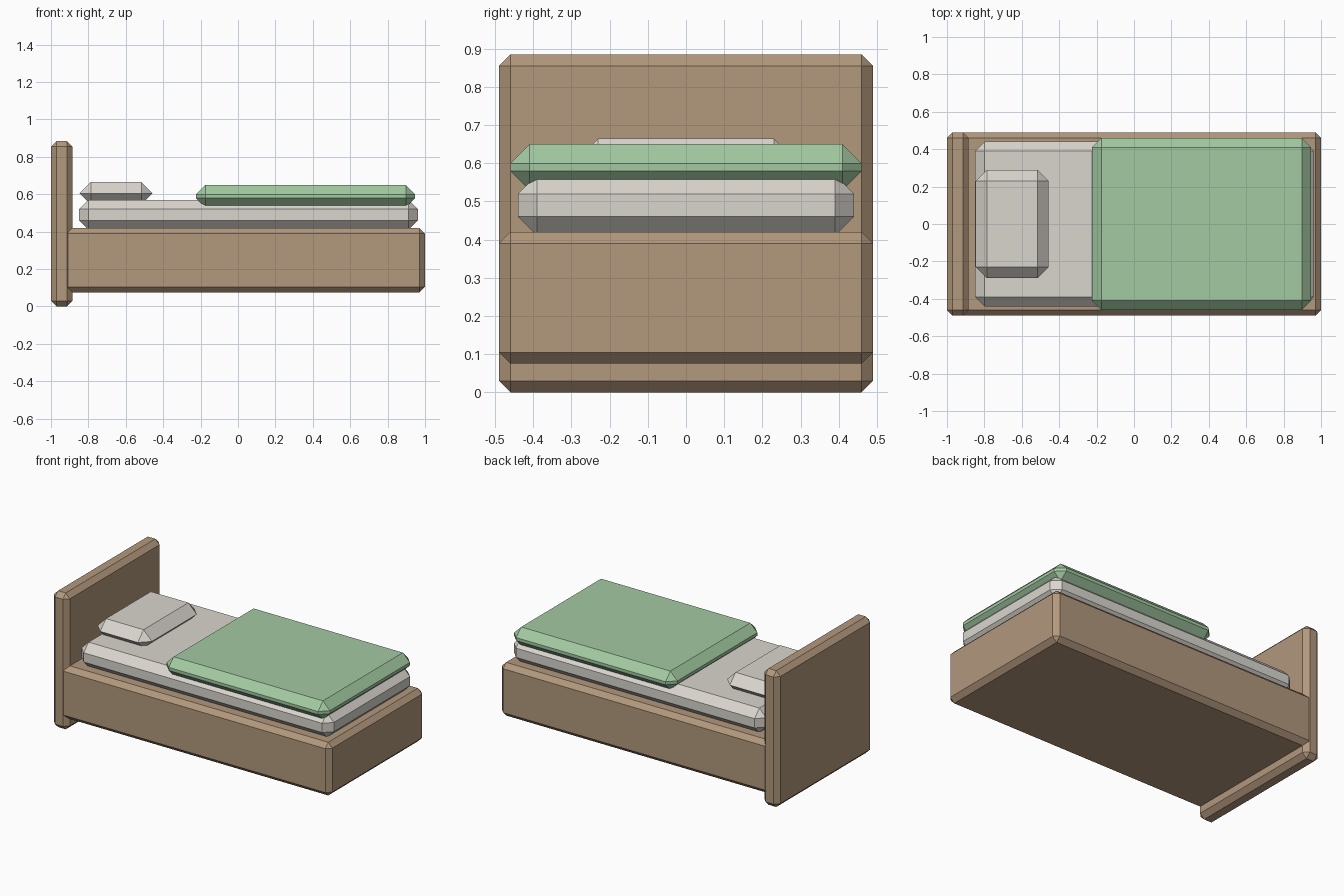
import bpy, bmesh
from mathutils import Vector

if "Cube" in bpy.data.objects:
    bpy.data.objects.remove(bpy.data.objects["Cube"])


def material(name, rgb):
    lin = [((c / 255 + 0.055) / 1.055) ** 2.4 for c in rgb]
    m = bpy.data.materials.new(name)
    m.diffuse_color = (*lin, 1.0)
    m.use_nodes = True
    m.node_tree.nodes["Principled BSDF"].inputs["Base Color"].default_value = m.diffuse_color
    return m


wood = material("warm_wood", (178, 152, 125))
linen = material("off_white_linen", (218, 214, 206))
green = material("soft_green", (163, 202, 162))


def chamfer_box(name, lo, hi, bevel, mat):
    """Box between two corners with flat chamfered edges."""
    lo, hi = Vector(lo), Vector(hi)
    bm = bmesh.new()
    bmesh.ops.create_cube(bm, size=1.0)
    for v in bm.verts:
        v.co = (lo + hi) / 2 + v.co * (hi - lo)
    bmesh.ops.bevel(bm, geom=bm.edges[:], offset=bevel, segments=1,
                    affect='EDGES', clamp_overlap=True)
    bmesh.ops.remove_doubles(bm, verts=bm.verts[:], dist=0.0005)
    bmesh.ops.recalc_face_normals(bm, faces=bm.faces[:])
    me = bpy.data.meshes.new(name)
    bm.to_mesh(me)
    bm.free()
    me.materials.append(mat)
    ob = bpy.data.objects.new(name, me)
    bpy.context.collection.objects.link(ob)
    return ob


# Wooden parts
chamfer_box("headboard", (-1.0, -0.49, 0.0), (-0.885, 0.49, 0.885), 0.03, wood)
chamfer_box("bed_frame", (-0.94, -0.49, 0.075), (1.0, 0.49, 0.42), 0.03, wood)

# Bedding
chamfer_box("mattress", (-0.85, -0.44, 0.41), (0.962, 0.44, 0.57), 0.05, linen)
chamfer_box("pillow", (-0.847, -0.29, 0.545), (-0.457, 0.29, 0.665), 0.06, linen)
chamfer_box("blanket", (-0.225, -0.46, 0.53), (0.947, 0.46, 0.65), 0.05, green)
